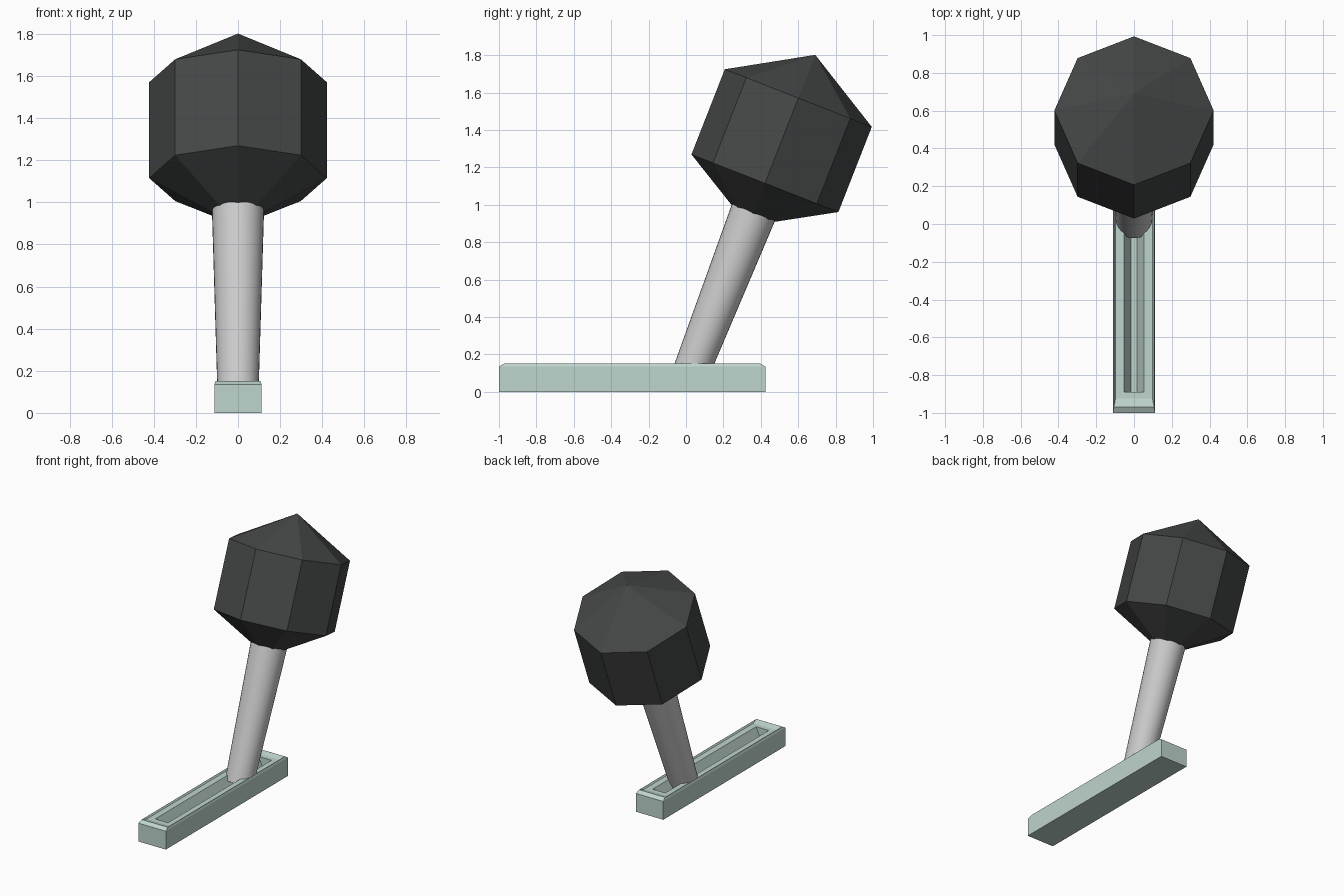
import bpy, bmesh, math
from mathutils import Matrix, Vector

if "Cube" in bpy.data.objects:
    bpy.data.objects.remove(bpy.data.objects["Cube"])


def material(name, rgb):
    m = bpy.data.materials.new(name)
    m.diffuse_color = (*rgb, 1)
    m.use_nodes = True
    m.node_tree.nodes["Principled BSDF"].inputs["Base Color"].default_value = m.diffuse_color
    return m


def loft(name, rings, mat=None):
    """Skin closed rings of equal length and cap both ends."""
    bm = bmesh.new()
    loops = [[bm.verts.new(p) for p in ring] for ring in rings]
    n = len(loops[0])
    for a, b in zip(loops, loops[1:]):
        for i in range(n):
            j = (i + 1) % n
            bm.faces.new((a[i], a[j], b[j], b[i]))
    bm.faces.new(loops[0][::-1])
    bm.faces.new(loops[-1])
    bmesh.ops.remove_doubles(bm, verts=bm.verts, dist=0.0005)
    bmesh.ops.recalc_face_normals(bm, faces=bm.faces)
    mesh = bpy.data.meshes.new(name)
    bm.to_mesh(mesh)
    bm.free()
    ob = bpy.data.objects.new(name, mesh)
    bpy.context.collection.objects.link(ob)
    if mat:
        mesh.materials.append(mat)
    return ob


def rect(hx, inset, z):
    y0, y1 = -1 + inset, 0.425 - inset
    return [(-hx, y0, z), (hx, y0, z), (hx, y1, z), (-hx, y1, z)]


def circle(r, z, n):
    return [(r * math.sin(2 * math.pi * i / n), -r * math.cos(2 * math.pi * i / n), z)
            for i in range(n)]


# Slotted base plate: bevelled rim, shallow ledge, tapered slot
loft("base_plate", [
    rect(0.112, 0, 0), rect(0.112, 0, 0.135), rect(0.106, 0.03, 0.152),
    rect(0.098, 0.075, 0.14), rect(0.052, 0.11, 0.14), rect(0.016, 0.11, 0.06),
], material("base_green_grey", (0.52, 0.66, 0.61)))

# Shared tilted frame, origin at the lower ring of the knob
frame = Matrix.Translation(Vector((0, 0.422, 1.115))) @ Matrix.Rotation(math.radians(-21.4), 4, 'X')

# Lever shaft, widening towards the knob
shaft = loft("lever_shaft", [circle(0.097, -1.115, 32), circle(0.125, -0.12, 32)])
shaft.matrix_world = frame
bpy.context.view_layer.objects.active = shaft
shaft.select_set(True)
bpy.ops.object.shade_smooth_by_angle(angle=math.radians(30))

# Eight-sided knob with pyramid ends
knob = loft("knob", [circle(0.0001, -0.245, 8), circle(0.422, 0, 8),
                     circle(0.422, 0.489, 8), circle(0.0001, 0.737, 8)],
            material("knob_black", (0.06, 0.065, 0.063)))
knob.matrix_world = frame
